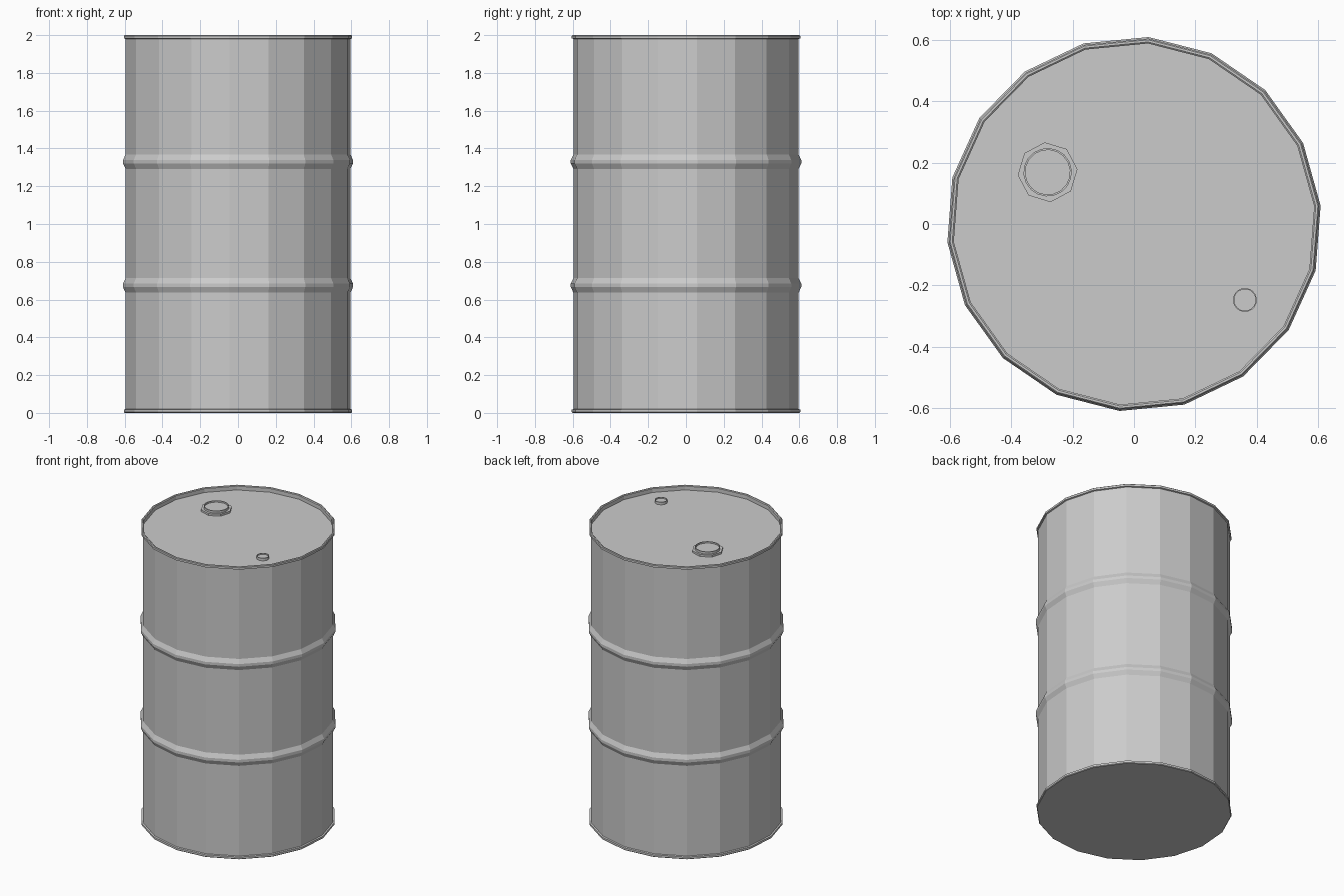
import bpy, bmesh, math

if "Cube" in bpy.data.objects:
    bpy.data.objects.remove(bpy.data.objects["Cube"])

TURN = math.radians(5.6)


def lathe(name, profile, sides, centre=(0, 0), turn=TURN):
    """Spin an (r, z) profile, listed bottom to top, into a closed flat-faced solid."""
    bm = bmesh.new()
    rings = []
    for r, z in profile:
        rings.append([bm.verts.new((r * math.cos(turn + 2 * math.pi * i / sides),
                                    r * math.sin(turn + 2 * math.pi * i / sides), z))
                      for i in range(sides)])
    for a, b in zip(rings, rings[1:]):
        for i in range(sides):
            j = (i + 1) % sides
            bm.faces.new((a[i], a[j], b[j], b[i]))
    bm.faces.new(rings[0][::-1])
    bm.faces.new(rings[-1])
    mesh = bpy.data.meshes.new(name)
    bm.to_mesh(mesh)
    bm.free()
    obj = bpy.data.objects.new(name, mesh)
    obj.location = (centre[0], centre[1], 0)
    bpy.context.collection.objects.link(obj)
    return obj


BODY, RIB, RIM = 0.598, 0.612, 0.607


def hoop(z):
    return [(BODY, z - 0.038), (RIB, z - 0.009), (RIB, z + 0.009), (BODY, z + 0.038)]


# drum shell: bottom rim, two rolling hoops, top rim and sunken lid
profile = [(RIM - 0.004, 0), (RIM, 0.004), (RIM, 0.017), (BODY, 0.02)]
profile += hoop(0.675) + hoop(1.33)
profile += [(BODY, 1.98), (RIM, 1.983), (RIM, 1.996), (RIM - 0.004, 2.0),
            (0.596, 2.0), (0.591, 1.996), (0.591, 1.97)]
lathe("drum_shell", profile, 18)

# large bung: octagonal flange with a round cap
LARGE = (-0.282, 0.169)
lathe("large_bung_flange", [(0.098, 1.965), (0.098, 1.983)], 8, LARGE)
lathe("large_bung_cap", [(0.079, 1.975), (0.079, 1.998), (0.073, 1.998), (0.073, 1.988)], 18, LARGE)

# small bung
lathe("small_bung_cap", [(0.039, 1.965), (0.039, 1.988), (0.035, 1.988), (0.035, 1.98)],
      18, (0.362, -0.248))
